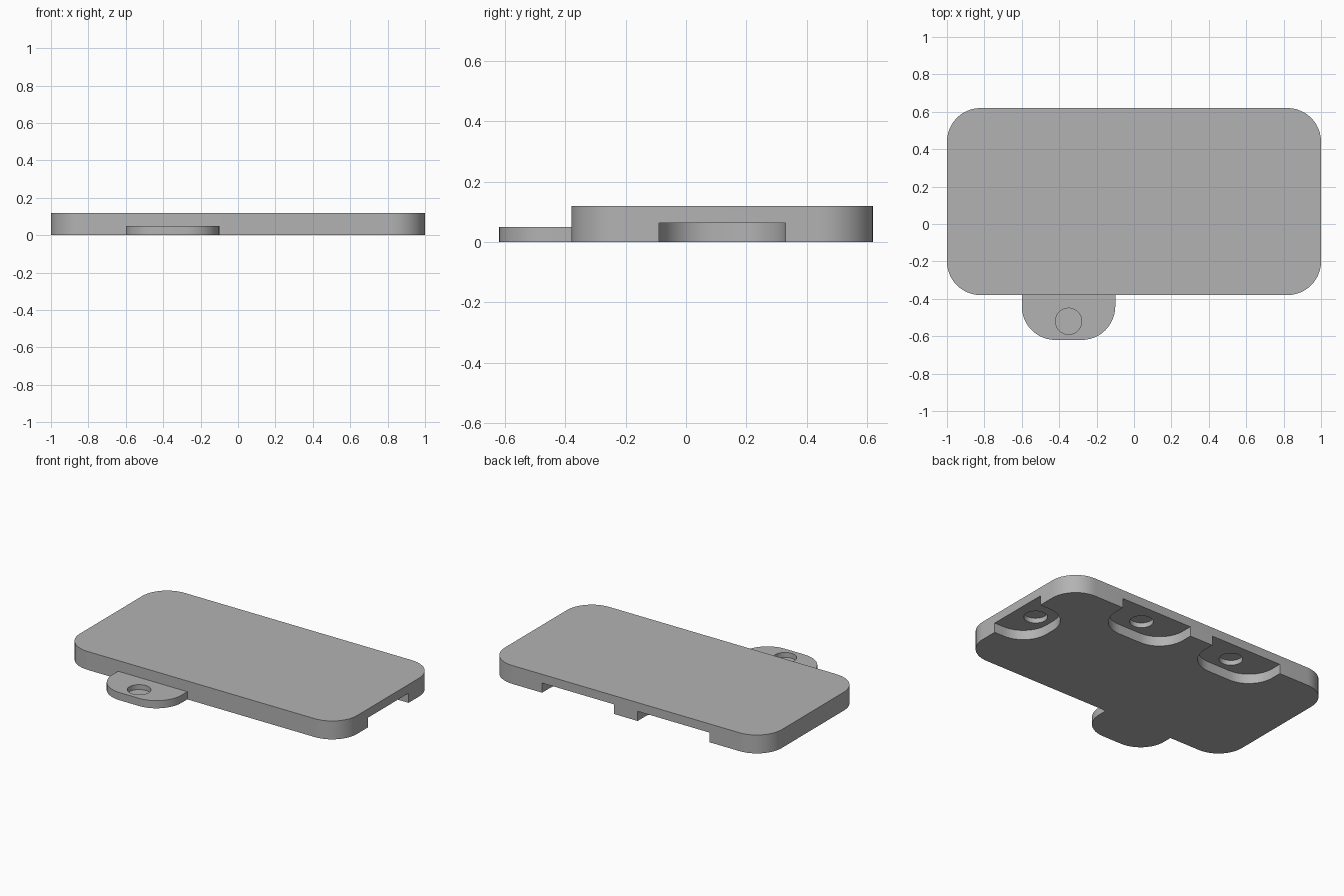
import bpy
import bmesh
from math import cos, sin, pi, radians

if "Cube" in bpy.data.objects:
    bpy.data.objects.remove(bpy.data.objects["Cube"], do_unlink=True)

FRONT, BACK, MID = -0.38, 0.62, 0.12     # plate edges and centre in y
THICK, RADIUS = 0.12, 0.18

grey = bpy.data.materials.new("plain grey")
grey.use_nodes = True
grey.diffuse_color = (0.45, 0.45, 0.45, 1)
grey.node_tree.nodes["Principled BSDF"].inputs["Base Color"].default_value = grey.diffuse_color


def rounded(w, d, r, round_back=True, steps=12):
    """Outline of a w x d rectangle, its front edge on y = 0, corners rounded."""
    pts = []
    corners = [(-1, r, pi), (1, r, 1.5 * pi)]
    if round_back:
        corners += [(1, d - r, 0), (-1, d - r, pi / 2)]
    for side, cy, start in corners:
        for i in range(steps + 1):
            a = start + pi / 2 * i / steps
            pts.append((side * (w / 2 - r) + r * cos(a), cy + r * sin(a)))
    if not round_back:
        pts += [(w / 2, d), (-w / 2, d)]
    return pts


def circle(r, steps=48):
    return [(r * cos(2 * pi * i / steps), r * sin(2 * pi * i / steps)) for i in range(steps)]


def prism(name, outline, z0, z1, loc=(0, 0), turn=0):
    """Extrude an outline from z0 to z1, turned about z and moved to loc."""
    bm = bmesh.new()
    c, s = cos(turn), sin(turn)
    base = bm.faces.new([bm.verts.new((loc[0] + x * c - y * s, loc[1] + x * s + y * c, z0))
                         for x, y in outline])
    top = bmesh.ops.extrude_face_region(bm, geom=[base])["geom"]
    for v in top:
        if isinstance(v, bmesh.types.BMVert):
            v.co.z = z1
    bmesh.ops.recalc_face_normals(bm, faces=bm.faces)
    mesh = bpy.data.meshes.new(name)
    bm.to_mesh(mesh)
    bm.free()
    mesh.materials.append(grey)
    obj = bpy.data.objects.new(name, mesh)
    bpy.context.collection.objects.link(obj)
    return obj


def activate(obj):
    bpy.ops.object.select_all(action="DESELECT")
    obj.select_set(True)
    bpy.context.view_layer.objects.active = obj


def cut(obj, cutter):
    cutter.hide_render = True
    mod = obj.modifiers.new("cut", "BOOLEAN")
    mod.operation, mod.solver, mod.object = "DIFFERENCE", "EXACT", cutter
    activate(obj)
    bpy.ops.object.modifier_apply(modifier=mod.name)
    bpy.data.objects.remove(cutter, do_unlink=True)


# Main plate
plate = prism("plate", rounded(2, BACK - FRONT, RADIUS), 0, THICK, (0, FRONT))

# Pockets under the back and side edges, each with a round blind hole in its roof
POCKET_DEPTH, POCKET_TOP = 0.25, 0.063
pockets = [
    (0.52, (-0.345, BACK - POCKET_DEPTH), (-0.345, 0.48), 0),
    (0.52, (0.345, BACK - POCKET_DEPTH), (0.345, 0.48), 0),
    (0.42, (1 - POCKET_DEPTH, MID), (0.86, MID), -pi / 2),
]
for width, loc, hole, turn in pockets:
    outline = rounded(width, POCKET_DEPTH + 0.1, RADIUS, round_back=False)
    cut(plate, prism("pocket_cutter", outline, -0.1, POCKET_TOP, loc, turn))
    cut(plate, prism("hole_cutter", circle(0.07), 0.02, POCKET_TOP + 0.032, hole))

# Front tab with a blind hole in its top
tab = prism("front_tab", rounded(0.5, 0.24, RADIUS, round_back=False), 0, 0.05, (-0.35, -0.62))
cut(tab, prism("hole_cutter", circle(0.07), 0.018, 0.2, (-0.35, -0.52)))

for obj in (plate, tab):
    activate(obj)
    bpy.ops.object.shade_smooth_by_angle(angle=radians(30))
